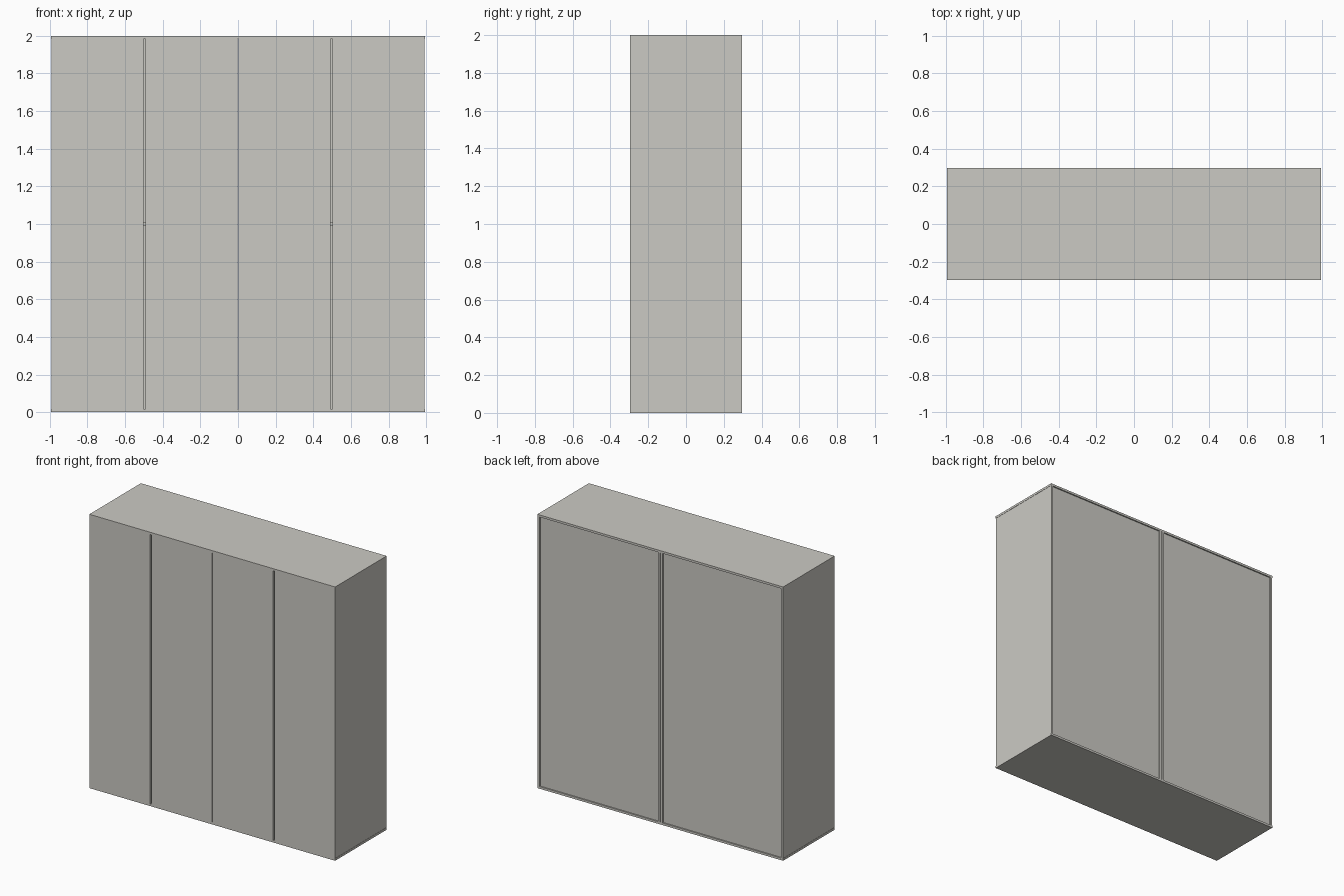
import bpy

cube = bpy.data.objects.get("Cube")
if cube:
    bpy.data.objects.remove(cube, do_unlink=True)

paint = bpy.data.materials.new("warm light grey")
paint.use_nodes = True
GREY = (0.60, 0.59, 0.55, 1)
paint.diffuse_color = GREY
paint.node_tree.nodes["Principled BSDF"].inputs["Base Color"].default_value = GREY

WIDTH, HEIGHT, BOARD = 0.993, 2.0, 0.016
FRONT, BACK = -0.297, 0.297
INSET = 0.002      # side boards sit just inside the top and bottom
RECESS = 0.009     # back board sits inside the frame
GAP = 0.011        # opening between the two doors


def board(name, low, high):
    """Flat-sided board between two opposite corners."""
    bpy.ops.mesh.primitive_cube_add(size=1, location=[(a + b) / 2 for a, b in zip(low, high)])
    obj = bpy.context.object
    obj.name = name
    obj.scale = [b - a for a, b in zip(low, high)]
    bpy.ops.object.transform_apply(location=False, rotation=False, scale=True)
    obj.data.materials.append(paint)


def cabinet(label, x0):
    x1, mid = x0 + WIDTH, x0 + WIDTH / 2
    low, high = BOARD, HEIGHT - BOARD
    door_back = FRONT + BOARD
    back_face = BACK - RECESS
    inner0, inner1 = x0 + INSET + BOARD, x1 - INSET - BOARD

    # Carcass
    board(label + "_bottom", (x0, FRONT, 0), (x1, BACK, low))
    board(label + "_top", (x0, FRONT, high), (x1, BACK, HEIGHT))
    board(label + "_right_side", (x0 + INSET, door_back, low), (inner0, BACK, high))
    board(label + "_left_side", (inner1, door_back, low), (x1 - INSET, BACK, high))
    board(label + "_back", (inner0, back_face - 0.005, low), (inner1, back_face, high))

    # Middle shelf
    board(label + "_shelf", (inner0, door_back + 0.02, HEIGHT / 2 - BOARD / 2),
          (inner1, back_face - 0.005, HEIGHT / 2 + BOARD / 2))

    # Pair of doors, flush with the carcass front
    board(label + "_right_door", (x0 + INSET, FRONT, low), (mid - GAP / 2, door_back, high))
    board(label + "_left_door", (mid + GAP / 2, FRONT, low), (x1 - INSET, door_back, high))


cabinet("right_cabinet", -WIDTH)
cabinet("left_cabinet", 0)
